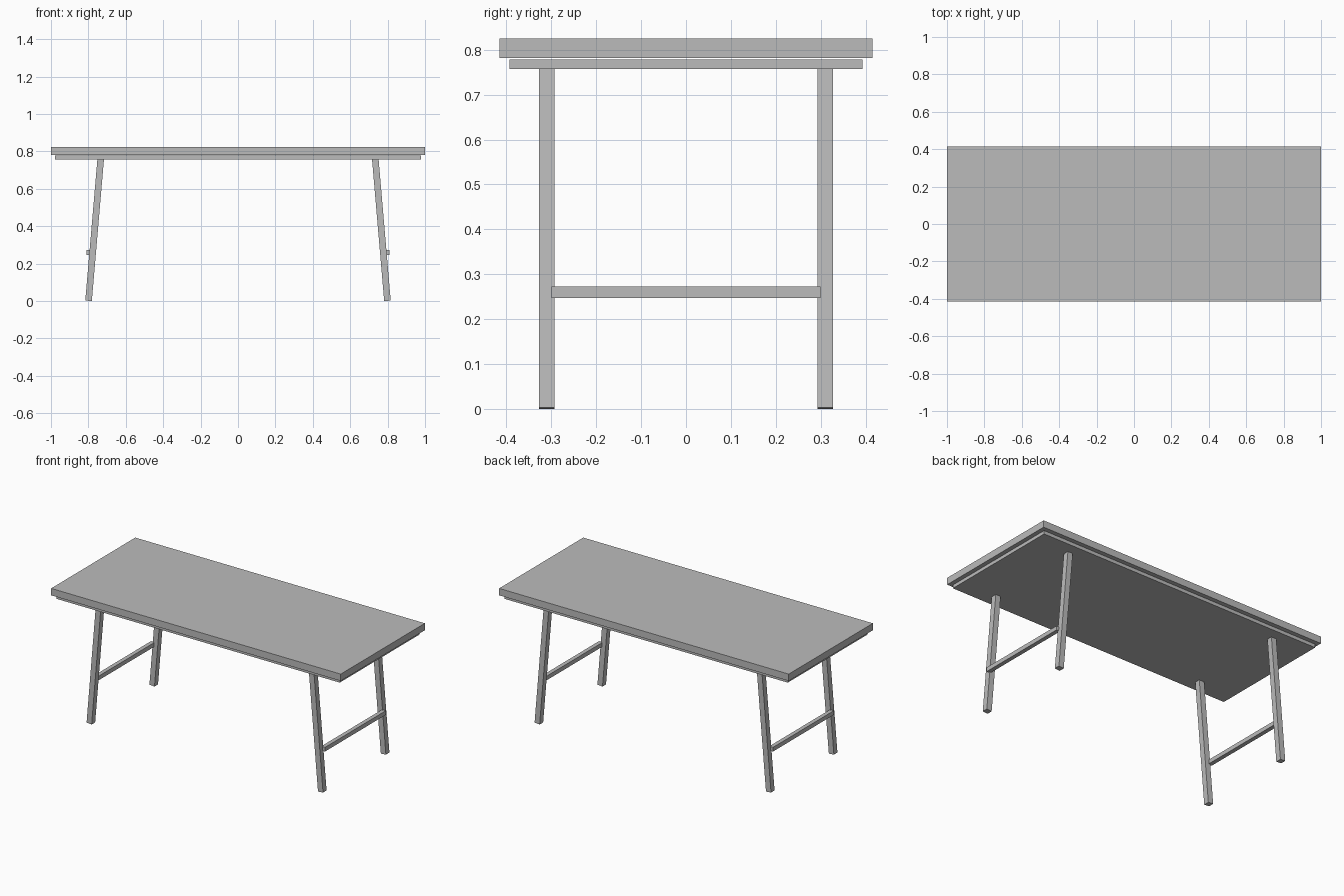
import bpy
import math
from mathutils import Matrix, Vector

cube = bpy.data.objects.get("Cube")
if cube:
    bpy.data.objects.remove(cube, do_unlink=True)

# Single grey finish
grey = bpy.data.materials.new("plain_grey")
grey.use_nodes = True
colour = (0.5, 0.5, 0.5, 1)
grey.diffuse_color = colour
grey.node_tree.nodes["Principled BSDF"].inputs["Base Color"].default_value = colour


def box(name, centre, size, tilt=0):
    """Box of a given size, tilted about the y axis."""
    bpy.ops.mesh.primitive_cube_add(size=1)
    obj = bpy.context.object
    obj.name = name
    obj.data.transform(Matrix.Diagonal(Vector(size)).to_4x4())
    obj.location = centre
    obj.rotation_euler.y = tilt
    obj.data.materials.append(grey)
    return obj


# Table top and the slightly smaller panel below it
box("table_top", (0, 0, 0.8035), (2, 0.83, 0.043))
box("under_panel", (0, 0, 0.7675), (1.955, 0.785, 0.021))

# Splayed legs, with a crossbar on the outer side of each pair
thick = 0.035
splay = math.radians(4.9)
length = 0.768
foot_x = 0.799
for side, x_sign in (("left", 1), ("right", -1)):
    for end, y in (("front", -0.31), ("back", 0.31)):
        x = foot_x - math.sin(splay) * length / 2
        z = (math.cos(splay) * length + math.sin(splay) * thick) / 2
        box(f"{end}_{side}_leg", (x_sign * x, y, z),
            (thick, thick, length), -x_sign * splay)
    box(f"{side}_crossbar", (x_sign * 0.798, 0, 0.26), (0.026, 0.6, 0.026))
